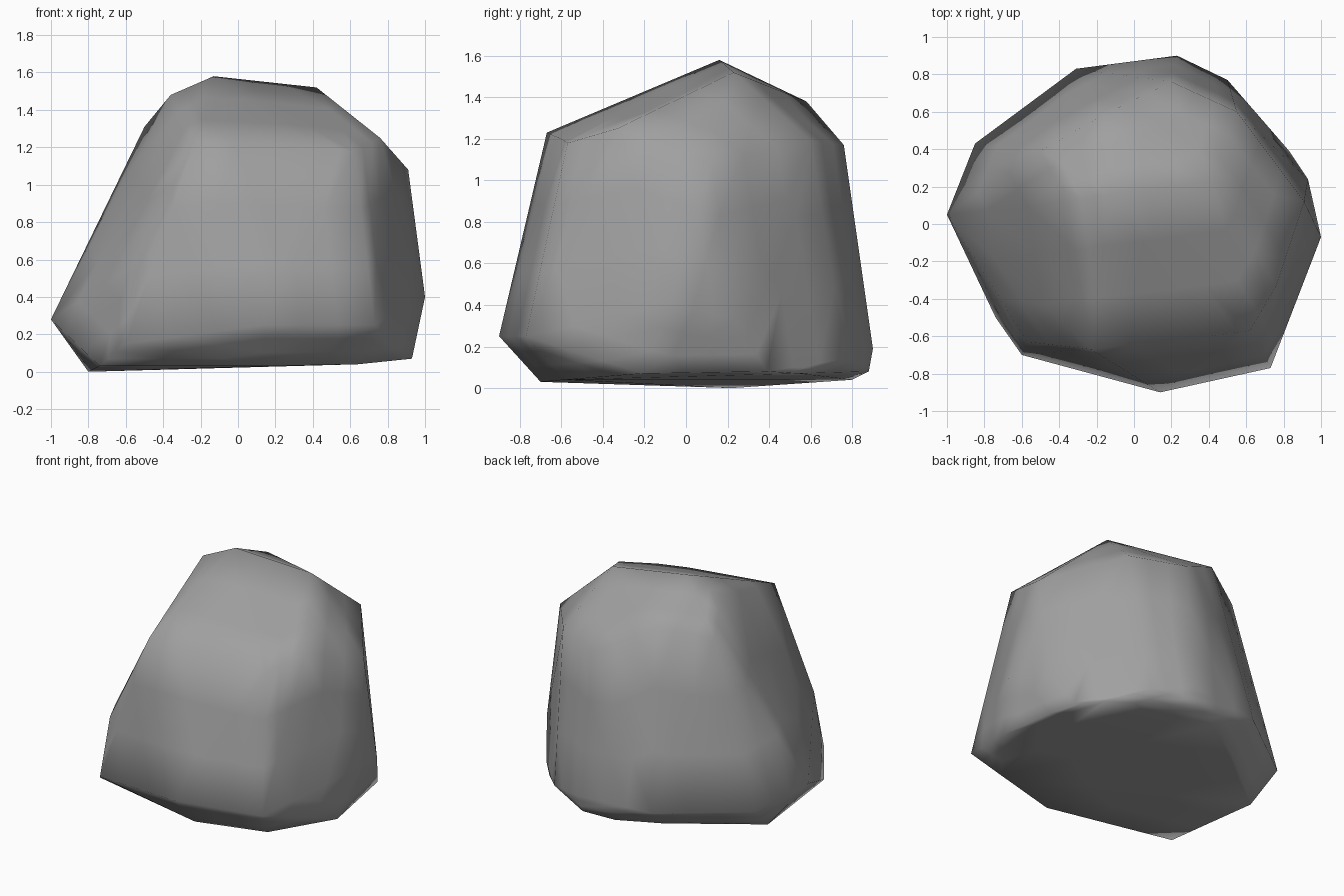
import bpy
import bmesh

cube = bpy.data.objects.get("Cube")
if cube:
    bpy.data.objects.remove(cube, do_unlink=True)

# Stone colour
stone = bpy.data.materials.new("stone_grey")
stone.use_nodes = True
grey = (0.35, 0.35, 0.35, 1)
stone.diffuse_color = grey
shader = stone.node_tree.nodes["Principled BSDF"]
shader.inputs["Base Color"].default_value = grey
shader.inputs["Roughness"].default_value = 0.9

# Corners of the boulder, level by level
underside = [(-.8, .22, 0), (-.74, -.5, .03), (.15, -.7, .03), (.64, -.58, .04),
             (.93, -.21, .07), (.83, .39, .08), (.7, .54, .07), (.2, .88, .08),
             (0, .8, .04), (-.27, .65, .03)]
waist = [(-1, .05, .28), (-.6, -.7, .15), (-.57, -.63, .56), (.14, -.9, .25),
         (.73, -.77, .25), (1, -.07, .4), (.93, .24, .33), (.5, .77, .14),
         (.23, .9, .19), (-.31, .83, .18), (-.85, .43, .18)]
shoulder = [(-.23, -.67, 1.23), (.4, -.6, 1.2), (.62, -.57, 1.18), (.76, -.33, 1.25),
            (.91, .12, 1.08), (.55, .6, 1.19), (.2, .76, 1.17), (-.5, .39, 1.31)]
crown = [(-.36, .12, 1.48), (-.13, .16, 1.58), (.42, .23, 1.52), (-.17, .58, 1.38)]

# Wrap the corners in one closed skin
bm = bmesh.new()
for point in underside + waist + shoulder + crown:
    bm.verts.new(point)
bmesh.ops.convex_hull(bm, input=bm.verts[:])
loose = [v for v in bm.verts if not v.link_faces]
bmesh.ops.delete(bm, geom=loose, context="VERTS")

# Split the facets so the shading rounds only near the edges
bmesh.ops.subdivide_edges(bm, edges=bm.edges[:], cuts=2, use_grid_fill=True)
bmesh.ops.recalc_face_normals(bm, faces=bm.faces[:])

mesh = bpy.data.meshes.new("boulder")
bm.to_mesh(mesh)
bm.free()
mesh.materials.append(stone)
mesh.shade_smooth()
boulder = bpy.data.objects.new("boulder", mesh)
bpy.context.collection.objects.link(boulder)
